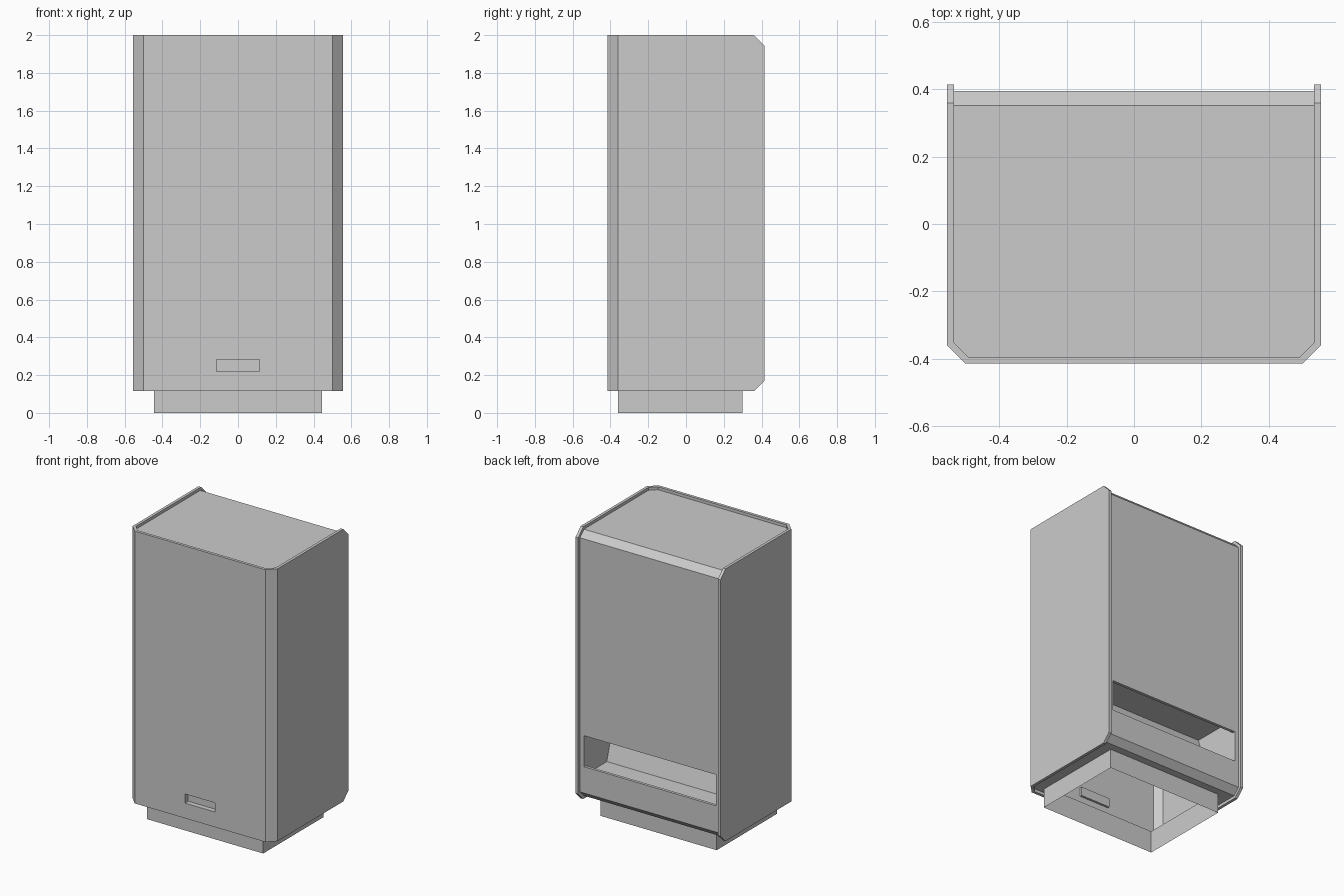
import bpy, bmesh

if "Cube" in bpy.data.objects:
    bpy.data.objects.remove(bpy.data.objects["Cube"])


def prism(name, pts, axis, lo, hi, skip=()):
    """Extrude a 2D outline along x (pts are y,z) or z (pts are x,y)."""
    place = (lambda p, t: (t, *p)) if axis == "x" else (lambda p, t: (*p, t))
    bm = bmesh.new()
    a = [bm.verts.new(place(p, lo)) for p in pts]
    b = [bm.verts.new(place(p, hi)) for p in pts]
    n = len(pts)
    if "caps" not in skip:
        bm.faces.new(a[::-1])
        bm.faces.new(b)
    for i in range(n):
        if i not in skip:
            j = (i + 1) % n
            bm.faces.new((a[i], a[j], b[j], b[i]))
    bmesh.ops.recalc_face_normals(bm, faces=bm.faces)
    mesh = bpy.data.meshes.new(name)
    bm.to_mesh(mesh)
    bm.free()
    ob = bpy.data.objects.new(name, mesh)
    bpy.context.collection.objects.link(ob)
    return ob


def rect(x0, x1, y0, y1):
    return [(x0, y0), (x1, y0), (x1, y1), (x0, y1)]


def carve(ob, cutter, operation="DIFFERENCE"):
    """Apply a boolean and discard the cutter."""
    mod = ob.modifiers.new("cut", "BOOLEAN")
    mod.operation, mod.object, mod.solver = operation, cutter, "EXACT"
    bpy.context.view_layer.objects.active = ob
    bpy.ops.object.modifier_apply(modifier=mod.name)
    bpy.data.objects.remove(cutter)


Z0, Z1 = 0.115, 2.0

# Front shell with chamfered corners
half = [(0.555, -0.36), (0.50, -0.415)]
inner = [(0.535, -0.352), (0.492, -0.395)]
flip = lambda pts: [(-x, y) for x, y in pts]
front = prism("front_shell", half + flip(half)[::-1] + flip(inner) + inner[::-1],
              "z", Z0, Z1)
carve(front, prism("cutter", rect(-0.115, 0.115, -0.5, -0.3), "z", 0.22, 0.283))

# Shallow closed pocket in the front
prism("front_pocket", rect(-0.115, 0.115, -0.415, -0.38), "z", 0.22, 0.283, skip=(0,))

# Side panels with clipped back corners
side = [(-0.36, Z0), (0.36, Z0), (0.415, Z0 + 0.055),
        (0.415, Z1 - 0.055), (0.36, Z1), (-0.36, Z1)]
for label, s in (("left", -1), ("right", 1)):
    prism(label + "_side", side, "x", s * 0.535, s * 0.555)

# Recessed top, back and bottom as one folded sheet
sheet = [(-0.405, 1.98), (0.352, 1.98), (0.395, 1.937), (0.395, 0.178),
         (0.352, 0.135), (-0.405, 0.135), (-0.405, 0.155), (0.344, 0.155),
         (0.375, 0.186), (0.375, 1.929), (0.344, 1.96), (-0.405, 1.96)]
liner = prism("inner_casing", sheet, "x", -0.6, 0.6)
limit = [(0.54, 0.6), (-0.54, 0.6), (-0.54, -0.357), (-0.497, -0.40),
         (0.497, -0.40), (0.54, -0.357)]
carve(liner, prism("cutter", limit, "z", -0.5, 2.5), "INTERSECT")
carve(liner, prism("cutter", rect(-0.505, 0.505, 0.34, 0.5), "z", 0.36, 0.575))
carve(liner, prism("cutter", rect(-0.445, 0.445, -0.36, 0.30), "z", 0.0, 0.17))

# Tray cavity behind the back opening
prism("pickup_tray", [(0.375, 0.30), (0.375, 0.67), (0.035, 0.67), (0.145, 0.30)],
      "x", -0.505, 0.505, skip=(0,))

# Hollow plinth
prism("plinth", rect(-0.445, 0.445, -0.36, 0.30), "z", 0.0, 0.135, skip=("caps",))
